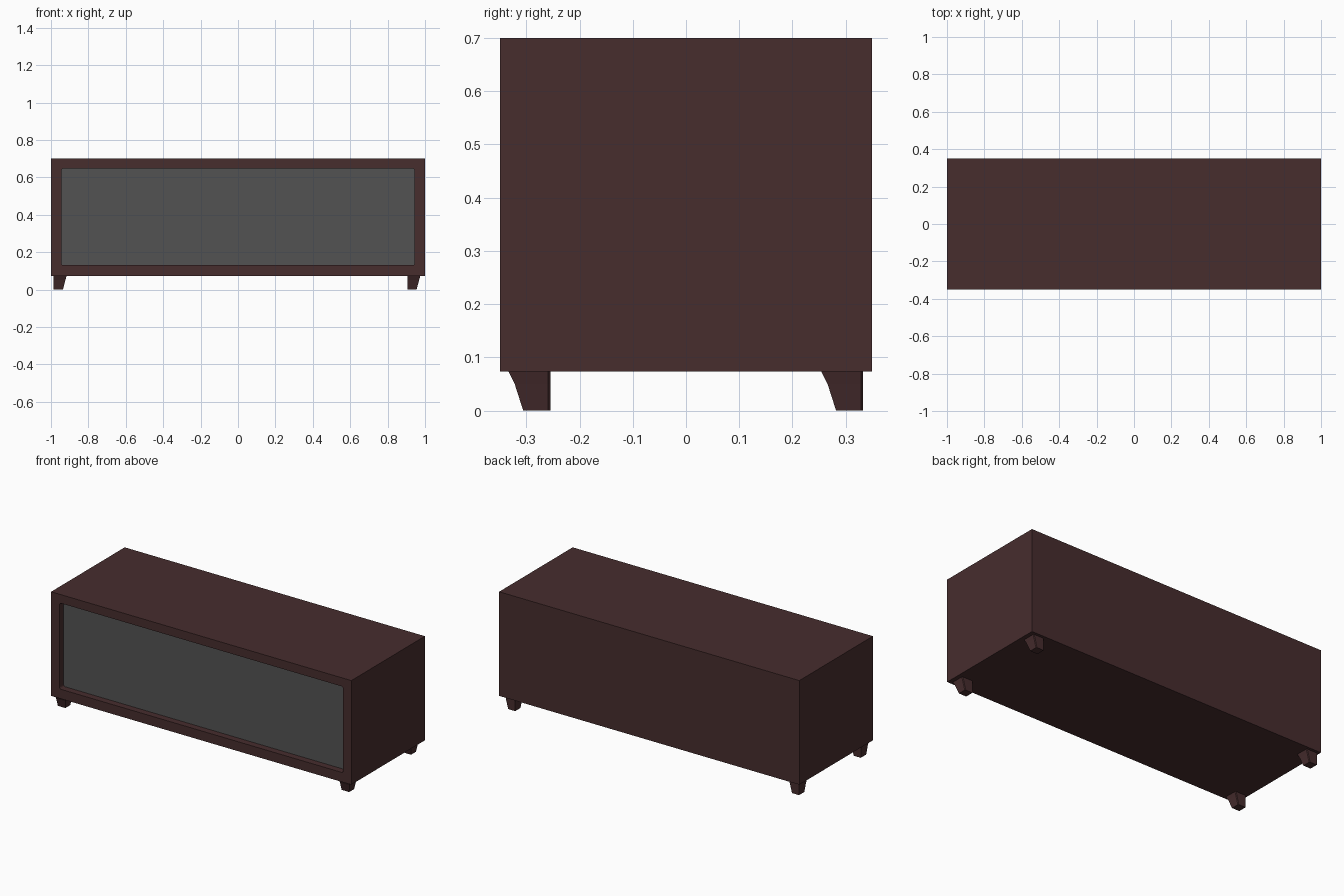
import bpy, bmesh
from mathutils import Matrix, Vector

if "Cube" in bpy.data.objects:
    bpy.data.objects.remove(bpy.data.objects["Cube"])


def material(name, rgb):
    m = bpy.data.materials.new(name)
    m.diffuse_color = (*rgb, 1.0)
    m.use_nodes = True
    m.node_tree.nodes["Principled BSDF"].inputs["Base Color"].default_value = m.diffuse_color
    return m


wood = material("dark_brown_wood", (0.063, 0.026, 0.027))
grey = material("grey_panel", (0.086, 0.086, 0.086))


def finish(name, bm, mat):
    bmesh.ops.recalc_face_normals(bm, faces=bm.faces)
    me = bpy.data.meshes.new(name)
    bm.to_mesh(me)
    bm.free()
    me.materials.append(mat)
    ob = bpy.data.objects.new(name, me)
    bpy.context.collection.objects.link(ob)
    return ob


def box(name, lo, hi, mat, corner=0.0):
    """Axis-aligned box; corner rounds the edges that run along y."""
    lo, hi = Vector(lo), Vector(hi)
    bm = bmesh.new()
    bmesh.ops.create_cube(bm, size=1, matrix=Matrix.Translation((lo + hi) / 2)
                          @ Matrix.Diagonal((*(hi - lo), 1)))
    if corner:
        edges = [e for e in bm.edges
                 if abs(e.verts[0].co.y - e.verts[1].co.y) > 1e-5]
        bmesh.ops.bevel(bm, geom=edges, offset=corner, segments=3,
                        profile=0.5, affect='EDGES')
    return finish(name, bm, mat)


# Cabinet body with a shallow rounded recess in the front
body = box("cabinet_body", (-1, -0.35, 0.073), (1, 0.35, 0.70), wood)
cutter = box("recess_cutter", (-0.945, -0.45, 0.13), (0.945, -0.308, 0.648),
             wood, 0.012)
cutter.hide_render = True
cutter.hide_viewport = False
cut = body.modifiers.new("recess", 'BOOLEAN')
cut.operation = 'DIFFERENCE'
cut.solver = 'EXACT'
cut.object = cutter
bpy.context.view_layer.objects.active = body
bpy.ops.object.modifier_apply(modifier=cut.name)
bpy.data.objects.remove(cutter)

# Grey panel on the recess floor
box("front_panel", (-0.945, -0.31, 0.13), (0.945, -0.305, 0.648), grey, 0.012)


def leg(name, x, y):
    """Tapered foot: straight on the left and back, curved in at front and right."""
    bm = bmesh.new()
    rings = []
    # height, right extent, front offset
    for z, right, front in ((0.074, 0.070, 0.0), (0.05, 0.063, 0.012),
                            (0.0, 0.050, 0.028)):
        c = 0.004
        pts = ((0, front), (right, front), (right, 0.079 - c),
               (right - c, 0.079), (0, 0.079))
        rings.append([bm.verts.new((x + px, y + py, z)) for px, py in pts])
    n = len(rings[0])
    for a, b in zip(rings, rings[1:]):
        for i in range(n):
            j = (i + 1) % n
            bm.faces.new((a[i], a[j], b[j], b[i]))
    bm.faces.new(rings[0])
    bm.faces.new(rings[-1])
    finish(name, bm, wood)


# The same foot repeated at each corner
for side, x in (("left", -0.986), ("right", 0.905)):
    for end, y in (("front", -0.334), ("back", 0.254)):
        leg(f"{end}_{side}_leg", x, y)
